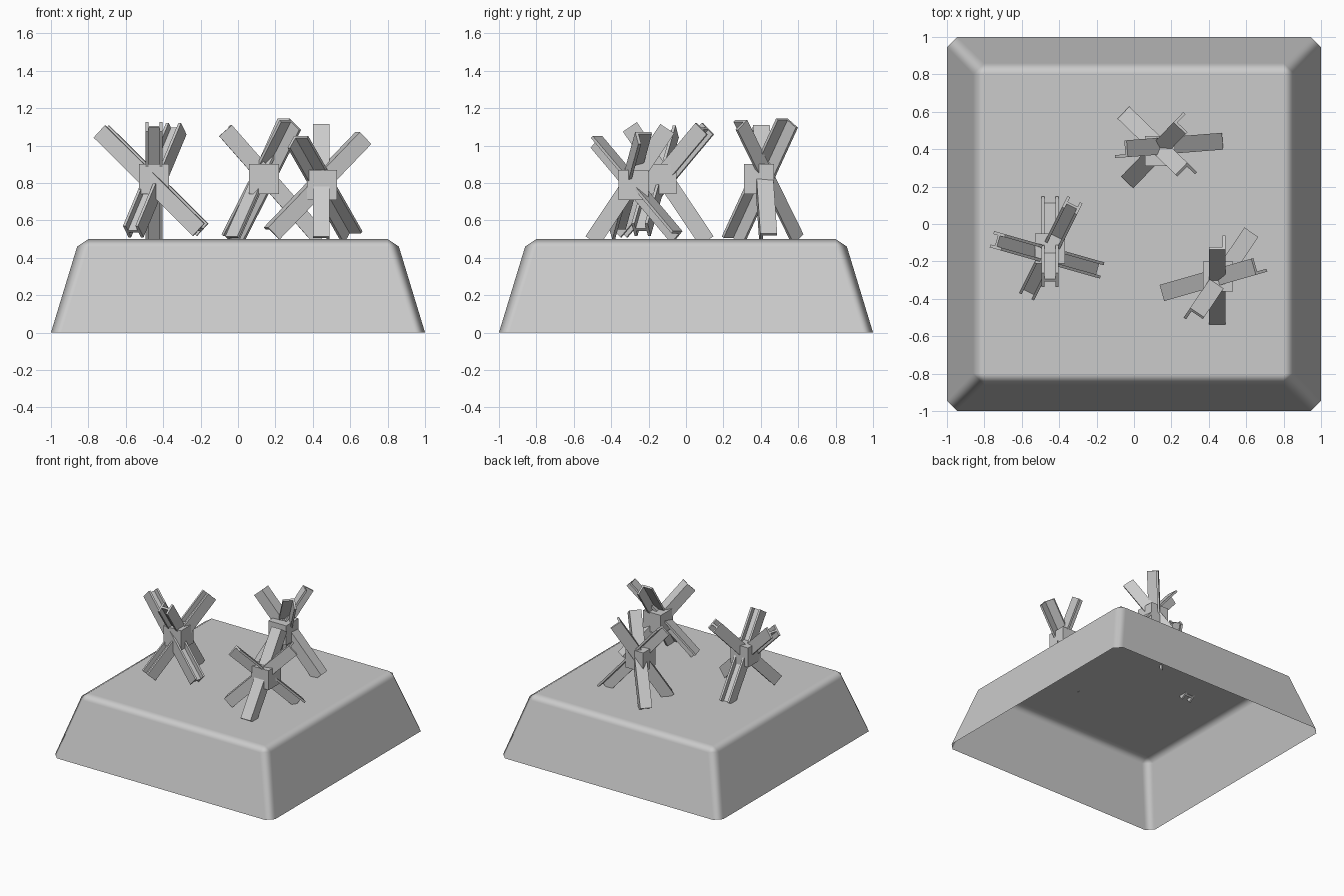
import bpy, bmesh
from mathutils import Vector

if "Cube" in bpy.data.objects:
    bpy.data.objects.remove(bpy.data.objects["Cube"])


def make_object(name, bm):
    bmesh.ops.recalc_face_normals(bm, faces=bm.faces)
    me = bpy.data.meshes.new(name)
    bm.to_mesh(me)
    bm.free()
    ob = bpy.data.objects.new(name, me)
    bpy.context.collection.objects.link(ob)
    return ob


# Base: open-bottomed truncated pyramid with bevelled edges
def octagon(bm, a, b, z):
    pts = [(a, -b), (a, b), (b, a), (-b, a), (-a, b), (-a, -b), (-b, -a), (b, -a)]
    return [bm.verts.new((x, y, z)) for x, y in pts]


bm = bmesh.new()
low = octagon(bm, 1.0, 0.945, 0)
mid = octagon(bm, 0.86, 0.80, 0.46)
top = [bm.verts.new((x * 0.8, y * 0.8, 0.5)) for x, y in ((1, -1), (1, 1), (-1, 1), (-1, -1))]
for i in range(8):
    j = (i + 1) % 8
    bm.faces.new((low[i], low[j], mid[j], mid[i]))
for k in range(4):
    n = (k + 1) % 4
    bm.faces.new((mid[2 * k], mid[2 * k + 1], top[n], top[k]))
    bm.faces.new((mid[2 * k + 1], mid[(2 * k + 2) % 8], top[n]))
bm.faces.new(top)
for f in bm.faces:
    f.smooth = True
base = make_object("base", bm)
if base.data.polygons[-1].normal.z < 0:
    base.data.flip_normals()
base.modifiers.new("weighted_normals", 'WEIGHTED_NORMAL').weight = 100

# Steel sections: I profile and angle profile
W, T = 0.045, 0.016
t = T / 2
I_PROFILE = [(-W, -W), (-W + T, -W), (-W + T, -t), (W - T, -t), (W - T, -W), (W, -W),
             (W, W), (W - T, W), (W - T, t), (-W + T, t), (-W + T, W), (-W, W)]


def angle_profile(side):
    pts = [(-W, W), (-W, W - T), (W - T, W - T), (W - T, -W), (W, -W), (W, W)]
    return [(u * side, v) for u, v in pts]


# Straight beam from foot to head, profile carried along its axis
def beam(name, foot, head, profile):
    foot, head = Vector(foot), Vector(head)
    d = (head - foot).normalized()
    s = d.cross(Vector((0, 0, 1))).normalized()
    n = s.cross(d)
    bm = bmesh.new()
    rings = [[bm.verts.new(p + s * u + n * v) for u, v in profile] for p in (foot, head)]
    for i in range(len(profile)):
        j = (i + 1) % len(profile)
        bm.faces.new((rings[0][i], rings[0][j], rings[1][j], rings[1][i]))
    bm.faces.new(rings[0])
    bm.faces.new(rings[1])
    make_object(name, bm)


# Three crossed-beam obstacles, each with a hub block
obstacles = [
    ("left", (-0.45, -0.13, 0.82), I_PROFILE, [
        ((-0.20, -0.24, 0.55), (-0.73, -0.09, 1.075)),
        ((-0.45, 0.11, 0.49), (-0.45, -0.30, 1.10)),
        ((-0.56, -0.36, 0.54), (-0.33, 0.10, 1.09))]),
    ("back", (0.14, 0.39, 0.82), angle_profile(-1), [
        ((0.44, 0.44, 0.50), (-0.07, 0.40, 1.08)),
        ((-0.03, 0.57, 0.50), (0.28, 0.27, 1.11)),
        ((-0.01, 0.25, 0.49), (0.27, 0.54, 1.12))]),
    ("right", (0.45, -0.28, 0.79), angle_profile(1), [
        ((0.18, -0.36, 0.53), (0.67, -0.22, 1.04)),
        ((0.445, -0.50, 0.49), (0.445, -0.10, 1.09)),
        ((0.61, -0.07, 0.51), (0.32, -0.50, 1.02))]),
]
for side, centre, profile, beams in obstacles:
    bm = bmesh.new()
    bmesh.ops.create_cube(bm, size=0.16)
    bmesh.ops.translate(bm, verts=bm.verts, vec=centre)
    make_object(side + "_hub", bm)
    for i, (foot, head) in enumerate(beams):
        beam(f"{side}_beam_{i + 1}", foot, head, profile)
